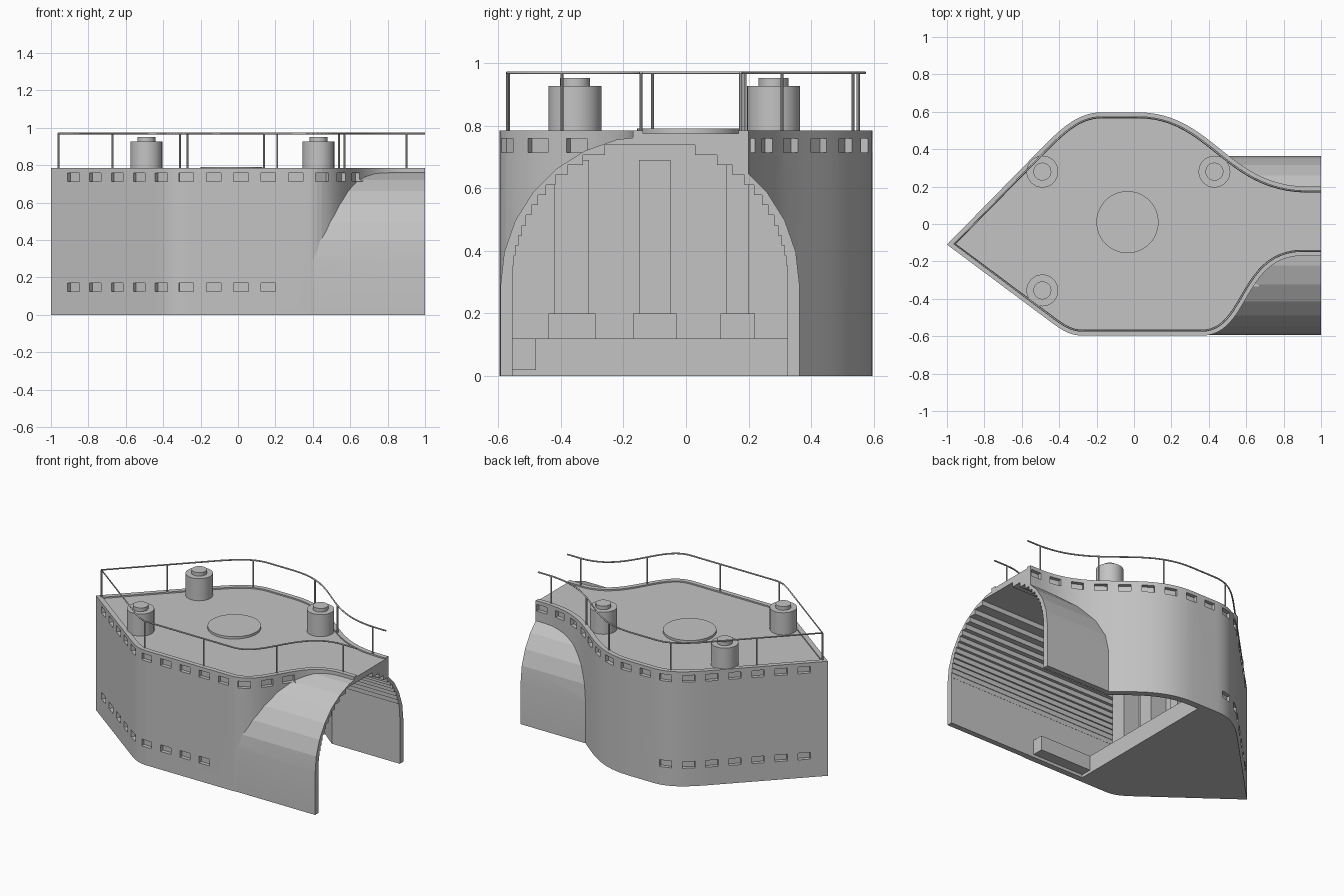
import bpy, bmesh, math
from mathutils import Vector, Matrix
from mathutils.geometry import interpolate_bezier

cube = bpy.data.objects.get("Cube")
if cube:
    bpy.data.objects.remove(cube, do_unlink=True)

grey = bpy.data.materials.new("plain_grey")
grey.use_nodes = True
COLOUR = (0.55, 0.55, 0.55, 1)
grey.diffuse_color = COLOUR
grey.node_tree.nodes["Principled BSDF"].inputs["Base Color"].default_value = COLOUR


def make(name, bm):
    bmesh.ops.recalc_face_normals(bm, faces=bm.faces)
    me = bpy.data.meshes.new(name)
    bm.to_mesh(me)
    bm.free()
    me.materials.append(grey)
    ob = bpy.data.objects.new(name, me)
    bpy.context.collection.objects.link(ob)
    return ob


def prism(name, pts, axis, lo, hi):
    """Extrude a flat profile along x (profile in y, z) or z (profile in x, y)."""
    place = (lambda p, t: (t, p[0], p[1])) if axis == "x" else (lambda p, t: (p[0], p[1], t))
    bm = bmesh.new()
    a = [bm.verts.new(place(p, lo)) for p in pts]
    b = [bm.verts.new(place(p, hi)) for p in pts]
    bm.faces.new(a)
    bm.faces.new(b)
    for i in range(len(pts)):
        j = (i + 1) % len(pts)
        bm.faces.new((a[i], a[j], b[j], b[i]))
    return make(name, bm)


def box(name, x0, x1, y0, y1, z0, z1):
    return prism(name, [(x0, y0), (x1, y0), (x1, y1), (x0, y1)], "z", z0, z1)


def smooth(ob, angle):
    bpy.ops.object.select_all(action="DESELECT")
    ob.select_set(True)
    bpy.context.view_layer.objects.active = ob
    bpy.ops.object.shade_smooth_by_angle(angle=math.radians(angle))


def cylinder(name, x, y, z0, z1, r, sides=32):
    bm = bmesh.new()
    bmesh.ops.create_cone(bm, cap_ends=True, segments=sides, radius1=r, radius2=r, depth=z1 - z0,
                          matrix=Matrix.Translation((x, y, (z0 + z1) / 2)))
    ob = make(name, bm)
    smooth(ob, 30)
    return ob


def combine(ob, other, operation):
    mod = ob.modifiers.new("cut", "BOOLEAN")
    mod.object, mod.operation, mod.solver = other, operation, "EXACT"
    bpy.context.view_layer.objects.active = ob
    bpy.ops.object.modifier_apply(modifier=mod.name)
    bpy.data.objects.remove(other, do_unlink=True)


def curve(p, h1, h2, q, n):
    return [Vector(v[:2]) for v in interpolate_bezier(*[Vector((*c, 0)) for c in (p, h1, h2, q)], n)]


def offset(path, d):
    """Shift an open path to its right-hand side with mitred corners."""
    out = []
    for i, p in enumerate(path):
        dirs = []
        if i:
            dirs.append((p - path[i - 1]).normalized())
        if i < len(path) - 1:
            dirs.append((path[i + 1] - p).normalized())
        normals = [Vector((v.y, -v.x)) for v in dirs]
        m = sum(normals, Vector((0, 0))).normalized()
        out.append(p + m * d / m.dot(normals[0]))
    return out


# Plan outline: both sides run from the pointed tip to the open end
TIP = Vector((-1, -0.11))
back = ([TIP] + curve((-0.47, 0.43), (-0.36, 0.54), (-0.28, 0.597), (-0.17, 0.597), 12)
        + curve((0.02, 0.597), (0.42, 0.597), (0.5, 0.2), (0.93, 0.2), 24) + [Vector((1, 0.2))])
front = ([TIP] + curve((-0.45, -0.52), (-0.38, -0.572), (-0.34, -0.597), (-0.27, -0.597), 10)
         + curve((0.36, -0.597), (0.62, -0.597), (0.58, -0.17), (0.9, -0.17), 24) + [Vector((1, -0.17))])
outline = front[::-1] + back[1:]
TOP, DECK = 0.785, 0.776

# Hull with the vaulted tunnel running into it
hull = prism("hull", outline, "z", 0, TOP)
CY, CZ, R = -0.115, 0.29, 0.478
arch = [(CY + R, 0)] + [(CY + R * math.cos(math.pi * i / 14), CZ + R * math.sin(math.pi * i / 14))
                        for i in range(15)] + [(CY - R, 0)]
combine(hull, prism("arch", arch, "x", 0.3, 1), "UNION")

# Stepped inside of the vault
RI, STEP = 0.44, 0.032
half = []
for k in range(14):
    w = RI if k == 0 else math.sqrt(max(RI ** 2 - (STEP * k) ** 2, 0.01))
    half += [(w, CZ + STEP * k - (CZ + 0.1 if k == 0 else 0)), (w, CZ + STEP * (k + 1))]
vault = [(CY + w, z) for w, z in half] + [(CY - w, z) for w, z in reversed(half)]
combine(hull, prism("vault_cutter", vault, "x", -0.3, 1.1), "DIFFERENCE")

# Side chamber behind the bulging rear wall
inner = [p for p in offset(back, 0.045) if -0.3 < p.x < 0.5]
chamber = [(inner[0].x, 0)] + [tuple(p) for p in inner] + [(inner[-1].x, 0)]
combine(hull, prism("chamber_cutter", chamber, "z", -0.1, 0.7), "DIFFERENCE")

# Shallow deck recess leaving a raised rim
rim = offset(outline, 0.032)
recess = [(1.1, rim[0].y)] + [tuple(p) for p in rim] + [(1.1, rim[-1].y)]
combine(hull, prism("deck_cutter", recess, "z", DECK, 0.9), "DIFFERENCE")


# Window rows, evenly spaced along each wall
def window_spots(path, count):
    spots, travelled, target = [], 0, 0.15
    for a, b in zip(path, path[1:]):
        length = (b - a).length
        while target <= travelled + length and len(spots) < count:
            d = (b - a) / length
            spots.append((a + d * (target - travelled), math.atan2(d.y, d.x)))
            target += 0.146
        travelled += length
    return spots


bm = bmesh.new()
for path, upper, lower in ((front, 13, 9), (back, 16, 7)):
    for z, count in ((0.737, upper), (0.147, lower)):
        for p, angle in window_spots(path, count):
            bmesh.ops.create_cube(bm, size=1, matrix=Matrix.Translation((p.x, p.y, z))
                                  @ Matrix.Rotation(angle, 4, "Z")
                                  @ Matrix.Diagonal((0.078, 0.05, 0.046, 1)))
combine(hull, make("window_cutter", bm), "DIFFERENCE")
smooth(hull, 8)

# Floor, piers and bench inside the tunnel
box("tunnel_floor", -0.31, -0.05, -0.57, 0.56, 0, 0.12)
for i, (y0, y1) in enumerate(((-0.42, -0.31), (-0.15, -0.05), (0.13, 0.2))):
    box(f"pier_{i + 1}", -0.31, -0.18, y0, y1, 0.11, 0.69)
    box(f"pier_base_{i + 1}", -0.31, -0.15, y0 - 0.02, y1 + 0.02, 0.11, 0.2)
box("side_bench", -0.06, 0.34, -0.57, -0.48, 0.02, 0.12)

# Deck fittings
cylinder("deck_disc", -0.035, 0.01, DECK - 0.01, 0.792, 0.166, 48)
for i, (x, y) in enumerate(((-0.49, 0.28), (0.43, 0.28), (-0.49, -0.355))):
    cylinder(f"drum_{i + 1}", x, y, DECK - 0.01, 0.927, 0.085)
    cylinder(f"drum_cap_{i + 1}", x, y, 0.92, 0.952, 0.048)

# Handrail with posts
RAIL = 0.97
rail_path = offset(outline, 0.026)
data = bpy.data.curves.new("handrail", "CURVE")
data.dimensions = "3D"
data.bevel_depth, data.bevel_resolution, data.use_fill_caps = 0.005, 1, True
spline = data.splines.new("POLY")
spline.points.add(len(rail_path) - 1)
for point, p in zip(spline.points, rail_path):
    point.co = (p.x, p.y, RAIL, 1)
data.materials.append(grey)
bpy.context.collection.objects.link(bpy.data.objects.new("handrail", data))


def path_y(path, x):
    for a, b in zip(path, path[1:]):
        if a.x <= x <= b.x:
            return a.y + (b.y - a.y) * (x - a.x) / (b.x - a.x)


tip_index = len(front) - 1
tip = rail_path[tip_index]
cylinder("rail_post_tip", tip.x, tip.y, DECK - 0.005, RAIL, 0.005, 8)
for side, path, xs in (("front", rail_path[:tip_index + 1][::-1], (-0.31, 0.14, 0.57, 0.9)),
                       ("back", rail_path[tip_index:], (-0.67, -0.27, 0.21, 0.54, 0.9))):
    for i, x in enumerate(xs):
        cylinder(f"rail_post_{side}_{i + 1}", x, path_y(path, x), DECK - 0.005, RAIL, 0.005, 8)
